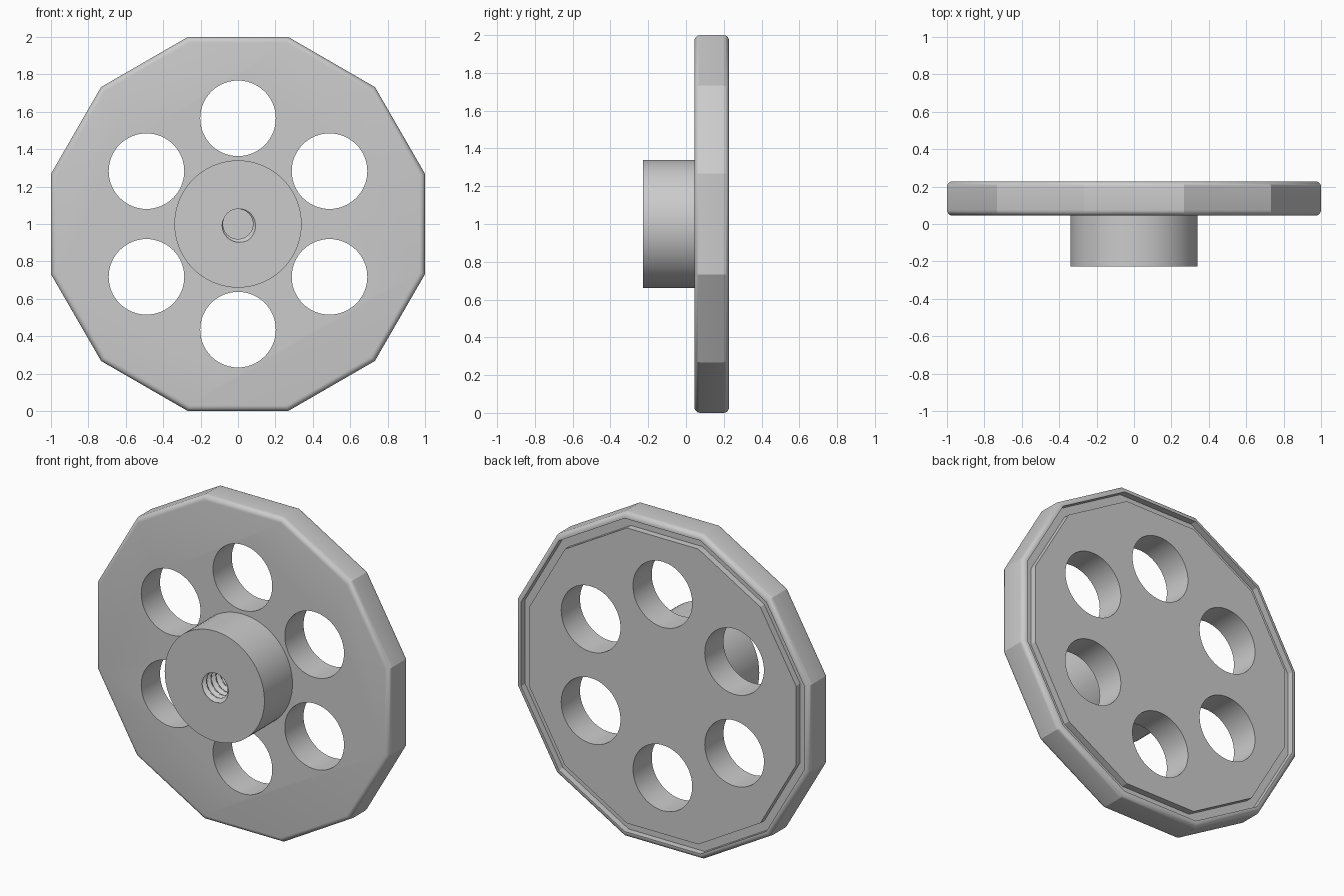
import bpy, bmesh
from math import sin, cos, pi, radians

cube = bpy.data.objects.get("Cube")
if cube:
    bpy.data.objects.remove(cube)

grey = bpy.data.materials.new("plain grey")
grey.use_nodes = True
colour = (0.6, 0.6, 0.6, 1)
grey.diffuse_color = colour
grey.node_tree.nodes["Principled BSDF"].inputs["Base Color"].default_value = colour

CENTRE_Z = 1.0
FRONT, PLATE_FRONT, BACK = -0.228, 0.045, 0.228


def loft(name, rings, capped=True):
    """Skin a list of point rings and optionally cap both ends."""
    bm = bmesh.new()
    loops = [[bm.verts.new(p) for p in ring] for ring in rings]
    for a, b in zip(loops, loops[1:]):
        for i in range(len(a)):
            j = (i + 1) % len(a)
            bm.faces.new((a[i], a[j], b[j], b[i]))
    if capped:
        bm.faces.new(loops[0])
        bm.faces.new(loops[-1])
    bmesh.ops.recalc_face_normals(bm, faces=bm.faces)
    mesh = bpy.data.meshes.new(name)
    bm.to_mesh(mesh)
    bm.free()
    mesh.materials.append(grey)
    obj = bpy.data.objects.new(name, mesh)
    bpy.context.collection.objects.link(obj)
    return obj


def ring(radius, y, sides, phase=0.0, x=0.0, z=CENTRE_Z):
    """Ring facing the y axis; radius may be a function of the angle."""
    angles = [phase + 2 * pi * i / sides for i in range(sides)]
    size = radius if callable(radius) else lambda a: radius
    return [(x + size(a) * cos(a), y, z + size(a) * sin(a)) for a in angles]


def select_only(obj):
    bpy.ops.object.select_all(action="DESELECT")
    obj.select_set(True)
    bpy.context.view_layer.objects.active = obj


def smooth(obj):
    select_only(obj)
    bpy.ops.object.shade_smooth_by_angle(angle=radians(25))


# Twelve-sided plate: rounded rim edges and a narrow groove on the back
SIDES, ROUND, STEPS = 12, 0.03, 5
arc = [ROUND * (1 - sin(pi / 2 * i / STEPS)) for i in range(STEPS + 1)]
corner = list(zip(arc, reversed(arc)))
profile = [(1 - a, PLATE_FRONT + b) for a, b in corner]
profile += [(1 - a, BACK - b) for a, b in reversed(corner)]
profile += [(0.965, BACK), (0.965, BACK - 0.04), (0.91, BACK - 0.04), (0.91, BACK)]
plate = loft("plate", [ring(r / cos(pi / SIDES), y, SIDES, pi / SIDES) for r, y in profile])

# Six round holes through the plate
for k in range(6):
    a = radians(30 + 60 * k)
    x, z = 0.565 * cos(a), CENTRE_Z + 0.565 * sin(a)
    cutter = loft("hole_cutter", [ring(0.202, y, 64, 0, x, z) for y in (-0.1, 0.4)])
    cutter.hide_render = True
    cut = plate.modifiers.new("hole", "BOOLEAN")
    cut.operation, cut.solver, cut.object = "DIFFERENCE", "EXACT", cutter
    select_only(plate)
    bpy.ops.object.modifier_apply(modifier=cut.name)
    bpy.data.objects.remove(cutter)
smooth(plate)

# Hub with a threaded bore that stops at the plate
PITCH, MINOR, DEPTH, ROWS, SEGS = 0.045, 0.08, 0.022, 72, 64


def thread(y):
    def radius(a):
        t = ((y - FRONT) / PITCH + a / (2 * pi) + 0.66) % 1.0
        return MINOR + DEPTH * max(0.0, 1 - abs(2 * t - 1) * 1.2)
    return radius


hub_rings = [ring(0.34, PLATE_FRONT, SEGS), ring(0.34, FRONT, SEGS)]
for i in range(ROWS + 1):
    y = FRONT + (PLATE_FRONT - FRONT) * i / ROWS
    hub_rings.append(ring(thread(y), y, SEGS))
hub = loft("threaded_hub", hub_rings, capped=False)
smooth(hub)
